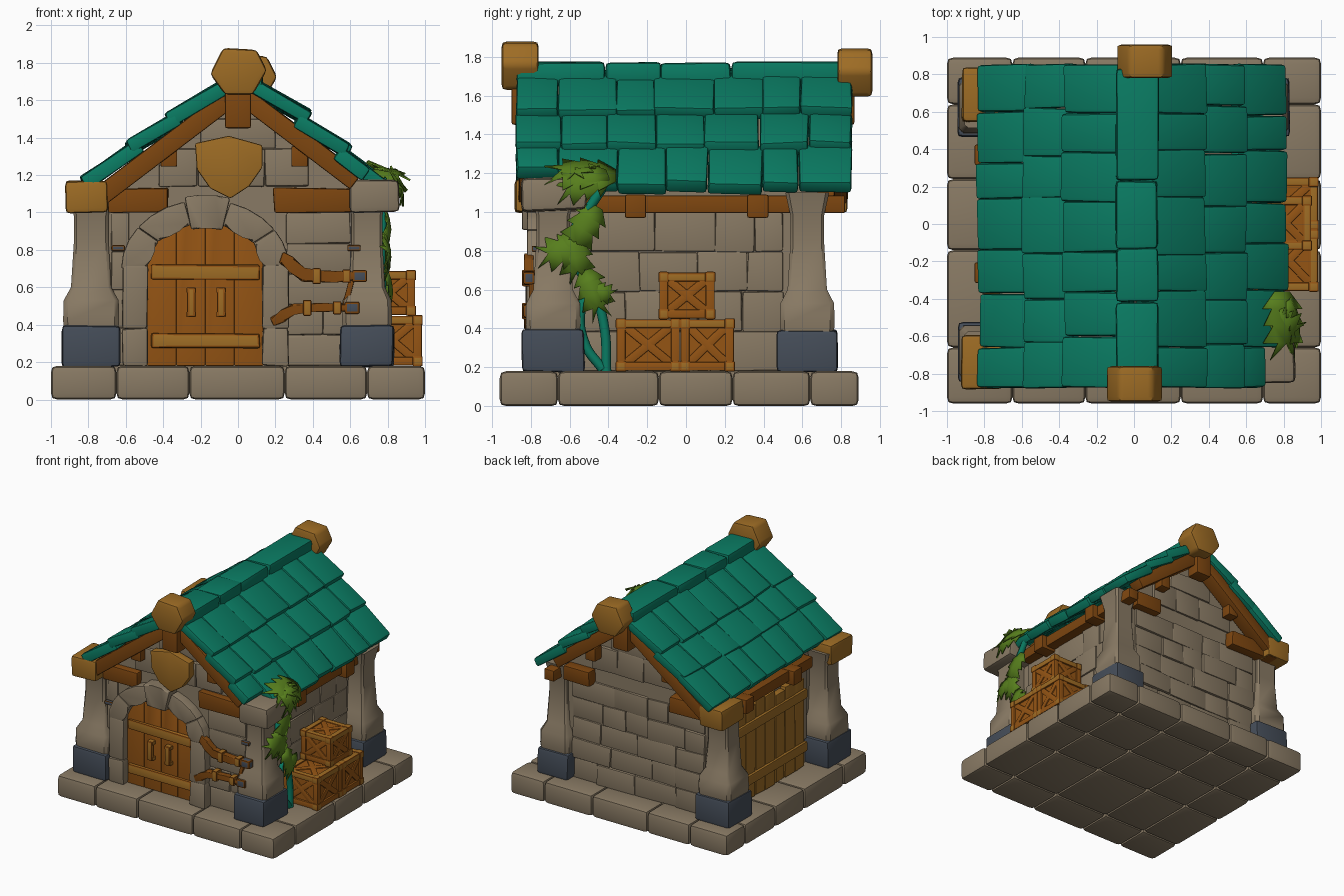
import bpy, bmesh, math, random
from mathutils import Matrix, Vector

rnd = random.Random(4)
if "Cube" in bpy.data.objects:
    bpy.data.objects.remove(bpy.data.objects["Cube"])


def material(name, rgb):
    m = bpy.data.materials.new(name)
    m.use_nodes = True
    m.diffuse_color = (*rgb, 1)
    m.node_tree.nodes["Principled BSDF"].inputs["Base Color"].default_value = (*rgb, 1)
    return m


STONE = material("warm stone", (.25, .195, .128))
SLATE = material("blue slate", (.06, .075, .1))
TEAL = material("teal", (.003, .2, .124))
WOOD = material("orange wood", (.3, .09, .007))
BEAM = material("brown beam", (.21, .062, .005))
GOLD = material("golden wood", (.34, .15, .018))
LEAF = material("leaf green", (.095, .21, .012))


def finish(name, bm, *mats):
    bmesh.ops.recalc_face_normals(bm, faces=bm.faces)
    mesh = bpy.data.meshes.new(name)
    bm.to_mesh(mesh)
    bm.free()
    for m in mats:
        mesh.materials.append(m)
    obj = bpy.data.objects.new(name, mesh)
    bpy.context.collection.objects.link(obj)
    bpy.ops.object.select_all(action='DESELECT')
    obj.select_set(True)
    bpy.context.view_layer.objects.active = obj
    bpy.ops.object.shade_smooth_by_angle(angle=math.radians(40))
    return obj


def soften(bm, verts, bev, m):
    for f in {f for v in verts for f in v.link_faces}:
        f.material_index = m
    if bev:
        edges = list({e for v in verts for e in v.link_edges})
        bmesh.ops.bevel(bm, geom=edges, offset=bev, segments=2, profile=.6, affect='EDGES')


def box(bm, c, s, bev=.015, rot=(0, 'Y'), jit=0, m=0):
    mat = Matrix.Translation(c) @ Matrix.Rotation(rot[0], 4, rot[1]) @ Matrix.Diagonal((*s, 1))
    verts = bmesh.ops.create_cube(bm, size=1, matrix=mat)['verts']
    for v in verts:
        v.co += Vector([rnd.uniform(-jit, jit) for _ in range(3)])
    soften(bm, verts, bev, m)


def prism(bm, pts, y0, y1, bev=.012, m=0):
    a, b = [[bm.verts.new((x, y, z)) for x, z in pts] for y in (y0, y1)]
    bm.faces.new(a)
    bm.faces.new(b[::-1])
    for i in range(len(a)):
        bm.faces.new((a[i - 1], a[i], b[i], b[i - 1]))
    soften(bm, a + b, bev, m)


# Paved plinth
bm = bmesh.new()
xs, ys = (-1, -.65, -.26, .25, .69, 1), (-.96, -.66, -.14, .24, .64, .89)
for x0, x1 in zip(xs, xs[1:]):
    for y0, y1 in zip(ys, ys[1:]):
        box(bm, ((x0 + x1) / 2, (y0 + y1) / 2, .09), (x1 - x0, y1 - y0, .18), .035)
finish("plinth", bm, STONE)

# Wall core with gable ends
bm = bmesh.new()
prism(bm, [(-.72, .15), (.64, .15), (.64, 1.14), (0, 1.65), (-.72, 1.12)], -.74, .68, 0)
finish("walls", bm, STONE)


# Raised wall stones
def bricks(bm, along_x, face, lo, hi, z0, z1, rows):
    h = (z1 - z0) / rows
    for r in range(rows):
        u = lo
        while u < hi - .01:
            w = rnd.uniform(.18, .38)
            if hi - u - w < .12:
                w = hi - u
            d, z = rnd.uniform(.02, .05), z0 + h * (r + .5)
            if along_x:
                box(bm, (u + w / 2, face, z), (w, d, h), .012, jit=.006)
            else:
                box(bm, (face, u + w / 2, z), (d, w, h), .012, jit=.006)
            u += w


bm = bmesh.new()
bricks(bm, True, .68, -.66, .56, .18, 1.02, 5)
bricks(bm, False, .64, -.54, .5, .18, 1.0, 4)
bricks(bm, False, -.72, -.54, .5, .18, 1.0, 4)
bricks(bm, True, -.74, .26, .6, .18, 1.0, 5)
bricks(bm, True, -.74, -.68, -.58, .18, 1.0, 4)
for face in (-.74, .68):
    bricks(bm, True, face, -.42, .38, 1.14, 1.34, 1)
    bricks(bm, True, face, -.2, .2, 1.34, 1.5, 1)
finish("wall_stones", bm, STONE)

# Corner pillars, footings and caps
bm, foot = bmesh.new(), bmesh.new()
profile = [(.38, .145), (.42, .15), (.53, .147), (.6, .108), (.85, .092), (.98, .092), (1.1, .12)]
for px, width in ((-.785, .32), (.69, .285)):
    for py in (-.685, .625):
        rings = []
        for z, r in profile:
            k = r * .84
            ring = [(r, k), (k, r), (-k, r), (-r, k), (-r, -k), (-k, -r), (k, -r), (r, -k)]
            rings.append([bm.verts.new((px + x * width / .32, py + y * .94, z)) for x, y in ring])
        for a, b in zip(rings, rings[1:]):
            for i in range(8):
                bm.faces.new((a[i - 1], a[i], b[i], b[i - 1]))
        bm.faces.new(rings[-1])
        box(foot, (px, py, .285), (width, .32, .22), .025, jit=.006)
box(bm, (.73, -.68, 1.09), (.26, .34, .17), .03, rot=(-.04, 'Y'), jit=.008)
finish("pillars", bm, STONE)
finish("footings", foot, SLATE)
bm = bmesh.new()
for y in (-.74, .69):
    box(bm, (-.81, y, 1.085), (.22, .29, .17), .025, jit=.006)
finish("pillar_wood_caps", bm, GOLD)

# Roof tiles: stepped rows on both slopes, each tucked under the one above
left_rows = ((.09, 1.7, .39, 1.53), (.39, 1.5, .6, 1.38), (.6, 1.35, .84, 1.185))
right_rows = ((.11, 1.7, .39, 1.54), (.39, 1.49, .61, 1.36), (.61, 1.31, .825, 1.15))
THICK, COUNT = .075, 7
bm = bmesh.new()
for side, rows in ((-1, left_rows), (1, right_rows)):
    for row, (x0, z0, x1, z1) in enumerate(rows):
        cuts = [-.875 + 1.73 * i / COUNT + rnd.uniform(-.035, .035) * (0 < i < COUNT) for i in range(COUNT + 1)]
        for y0, y1 in zip(cuts, cuts[1:]):
            down = Vector((x1 - x0, 0, z1 - z0)).normalized()
            top = Vector((x0, 0, z0)) - down * .07
            # the tile above the stone cap is cut short
            short = -.13 if side > 0 and row == 2 and y0 < -.8 else 0
            low = Vector((x1, 0, z1)) + down * (short + rnd.uniform(-.012, .012))
            c = (top + low) / 2 - Vector((-down.z, 0, down.x)) * (THICK / 2 + rnd.uniform(-.006, .006))
            box(bm, (side * c.x, (y0 + y1) / 2, c.z), ((low - top).length, y1 - y0, THICK), .02,
                rot=(side * math.atan2(-down.z, down.x), 'Y'), jit=.007)
ridge = (-.87, -.42, -.13, .23, .83)
for y0, y1 in zip(ridge, ridge[1:]):
    box(bm, (.015, (y0 + y1) / 2, 1.715), (.225, y1 - y0, .11), .026, jit=.007)
finish("roof_tiles", bm, TEAL)

# Timber frame on both gables and under the eaves
bm = bmesh.new()
for y, planks in ((-.8, ((-.53, .32), (.4, .42))), (.77, ((-.55, .34), (.48, .24)))):
    for side, low in ((-1, .74), (1, .63)):
        xc = (low + .03) / 2
        box(bm, (side * xc, y, 1.645 - .76 * xc), ((low - .03) * 1.256, .12, .1), .012,
            rot=(side * math.atan(.76), 'Y'), jit=.004)
        box(bm, (side * .35 - .02, y * .97, 1.3), (.09, .09, .11), .01)
    for x, w in planks:
        box(bm, (x, y * .93, 1.065), (w, .1, .13), .015, jit=.006)
    box(bm, (0, y * 1.05, 1.56), (.14, .12, .22), .015)
for x in (-.76, .69):
    box(bm, (x, .15, 1.04), (.09, 1.34, .09), .01)
    for y in (-.26, .37):
        box(bm, (x * 1.03, y, 1.03), (.14, .11, .12), .012)
finish("timber_frame", bm, BEAM)

# Ridge end caps
bm = bmesh.new()
hexagon = [(-.15, 1.74), (-.08, 1.88), (.1, 1.87), (.155, 1.76), (.08, 1.63), (-.07, 1.63)]
prism(bm, hexagon, -.95, -.76, .026)
prism(bm, [(x + .055, z - .035) for x, z in hexagon], .78, .96, .026)
finish("ridge_caps", bm, GOLD)

# Shield over the door
bm = bmesh.new()
prism(bm, [(-.23, 1.37), (-.05, 1.41), (.13, 1.36), (.13, 1.24), (.06, 1.14), (-.04, 1.075), (-.15, 1.13),
           (-.22, 1.23)], -.83, -.76)
finish("shield", bm, GOLD)

# Door surround: five arch stones with a raised keystone, and jambs
DX, DZ = -.175, .7


def arc(a, rx, rz):
    return (DX + rx * math.cos(a), DZ + rz * math.sin(a))


bm = bmesh.new()
angles = (0, .6, 1.27, 1.82, 2.5, math.pi)
for i, (a, b) in enumerate(zip(angles, angles[1:])):
    key = .025 if i == 2 else 0
    steps = [a + (b - a) * t / 3 for t in range(4)]
    pts = [arc(t, .45, .37 + key) for t in steps] + [arc(t, .31, .24 - key) for t in steps[::-1]]
    prism(bm, pts, -.82 - key, -.7, .014)
for side in (-1, 1):
    for z0, z1 in ((.18, .38), (.38, .72)):
        box(bm, (DX + side * .375, -.765, (z0 + z1) / 2), (.14, .12, z1 - z0), .018, jit=.006)
finish("door_surround", bm, STONE)

# Arched plank door with straps and handles
bm = bmesh.new()
for i in range(4):
    x = [-.31 + .155 * (i + t / 3) for t in range(4)]
    tops = [(DX + u, DZ + .25 * math.sqrt(max(0, 1 - (u / .315) ** 2))) for u in x]
    prism(bm, [(DX + x[3], .18), (DX + x[0], .18)] + tops, -.765, -.72, .008)
for z in (.68, .315):
    box(bm, (DX, -.775, z), (.58, .03, .08), .01, jit=.006, m=1)
for x in (-.25, -.09):
    box(bm, (x, -.795, .52), (.045, .03, .16), .012, m=1)
    for z in (.455, .585):
        box(bm, (x, -.78, z), (.05, .05, .03), .006, m=1)
finish("door", bm, WOOD, GOLD)

# Plank shutter on the right wall
bm = bmesh.new()
for i in range(7):
    h = rnd.uniform(.72, .8)
    box(bm, (-.755, -.39 + .13 * i, .19 + h / 2), (.05, .125, h), .01, jit=.005)
for z in (.36, .8):
    box(bm, (-.785, 0, z), (.03, .92, .08), .01)
finish("side_shutter", bm, GOLD)

# Wall-mounted long guns and small brackets
stock = [(0, .07), (.02, .13), (.08, .1), (.13, .035), (.22, .03), (.42, .025), (.42, -.02), (.3, -.035),
         (.12, -.03), (.06, .03)]
bm = bmesh.new()
for x0, z0, k, muzzle in ((.22, .66, 1, .43), (.17, .49, -.75, .44)):
    prism(bm, [(x0 + x, z0 + k * z) for x, z in stock], -.835, -.785, .01)
    box(bm, (x0 + muzzle, -.81, z0), (.08, .06, .065), .012, m=1)
    for x, h in ((.2, .085), (.36, .07)):
        box(bm, (x0 + x, -.81, z0), (.045, .07, h), .008, m=2)
box(bm, (.59, -.79, .57), (.03, .04, .16), .006, rot=(.25, 'Y'))
for x in (-.64, .62):
    box(bm, (x, -.78, .81), (.07, .03, .03), .006, m=1)
finish("wall_guns", bm, BEAM, SLATE, GOLD)


# Stacked crates
def crate(name, c, s):
    bm, c = bmesh.new(), Vector(c)
    box(bm, c, [d * .89 for d in s], 0)
    for k in range(3):
        i, j = (k + 1) % 3, (k + 2) % 3
        for a in (-1, 1):
            brace = [.045] * 3
            brace[k], brace[i] = s[k] * .95, math.hypot(s[i], s[j]) * .82
            box(bm, c, brace, .008, rot=(a * math.atan2(s[j], s[i]), 'XYZ'[k]))
            for b in (-1, 1):
                pos, size = Vector(), [.045] * 3
                pos[i], pos[j], size[k] = a * (s[i] / 2 - .025), b * (s[j] / 2 - .025), s[k] - .02
                box(bm, c + pos, size, .008, m=1 if k < 2 and pos.z > 0 else 0)
                for e in (-1, 1):
                    pos[k] = e * (s[k] / 2 - .025)
                    box(bm, c + pos, (.055, .055, .055), .01, m=1)
    finish(name, bm, WOOD, GOLD)


crate("crate_front", (.825, -.195, .315), (.32, .33, .27))
crate("crate_back", (.825, .11, .315), (.32, .28, .27))
crate("crate_top", (.81, .005, .57), (.28, .29, .24))

# Climbing vine stems
curve = bpy.data.curves.new("vine_stems", 'CURVE')
curve.dimensions, curve.bevel_depth, curve.bevel_resolution = '3D', .025, 2
for path in ([(-.41, .18), (-.42, .4), (-.47, .58), (-.57, .75), (-.57, .92), (-.5, 1.02), (-.42, 1.14)],
             [(-.43, .19), (-.52, .32), (-.54, .5), (-.47, .62)]):
    sp = curve.splines.new('BEZIER')
    sp.bezier_points.add(len(path) - 1)
    for p, (y, z) in zip(sp.bezier_points, path):
        p.co = (.77, y, z)
        p.handle_left_type = p.handle_right_type = 'AUTO'
curve.materials.append(TEAL)
bpy.context.collection.objects.link(bpy.data.objects.new("vine_stems", curve))


# Serrated leaves
def leaf(bm, base, d, n, length, width):
    d, n = Vector(d).normalized(), Vector(n).normalized()
    side = n.cross(d).normalized()

    def at(t, w):
        bend = .03 * math.sin(math.pi * t) - abs(w) * .25
        return bm.verts.new(Vector(base) + d * t * length + side * w + n * bend)
    for s in (-1, 1):
        for i in range(4):
            t0, t1 = i / 4, (i + 1) / 4
            w0, w1 = [width * math.sin(math.pi * (.2 + .8 * t)) for t in (t0, t1)]
            bm.faces.new([at(t0, 0), at(t0, s * w0 * .6), at(t1, s * max(w0, w1)),
                          at(t1, s * w1 * .6), at(t1, 0)][:5 if i < 3 else 3])


bm = bmesh.new()
for base, d, n, length, width in (
        ((.8, -.36, 1.2), (.02, -1, .02), (.6, 0, .8), .37, .14),
        ((.72, -.52, 1.23), (.8, -.3, -.25), (.2, -.4, 1), .2, .11),
        ((.84, -.4, 1.19), (.1, -.9, -.3), (1, 0, .3), .3, .1),
        ((.79, -.46, 1.03), (0, -.5, -.85), (1, 0, 0), .28, .1),
        ((.79, -.52, .82), (0, -1, -.2), (1, 0, .2), .26, .1),
        ((.79, -.6, .9), (0, .2, -1), (1, 0, 0), .28, .1),
        ((.8, -.52, .7), (0, .35, -1), (1, 0, .1), .27, .09),
        ((.8, -.5, .6), (0, .9, -.2), (1, 0, 0), .15, .06)):
    leaf(bm, base, d, n, length, width)
bmesh.ops.remove_doubles(bm, verts=bm.verts, dist=.0005)
solid = finish("vine_leaves", bm, LEAF).modifiers.new("thickness", 'SOLIDIFY')
solid.thickness = .01
